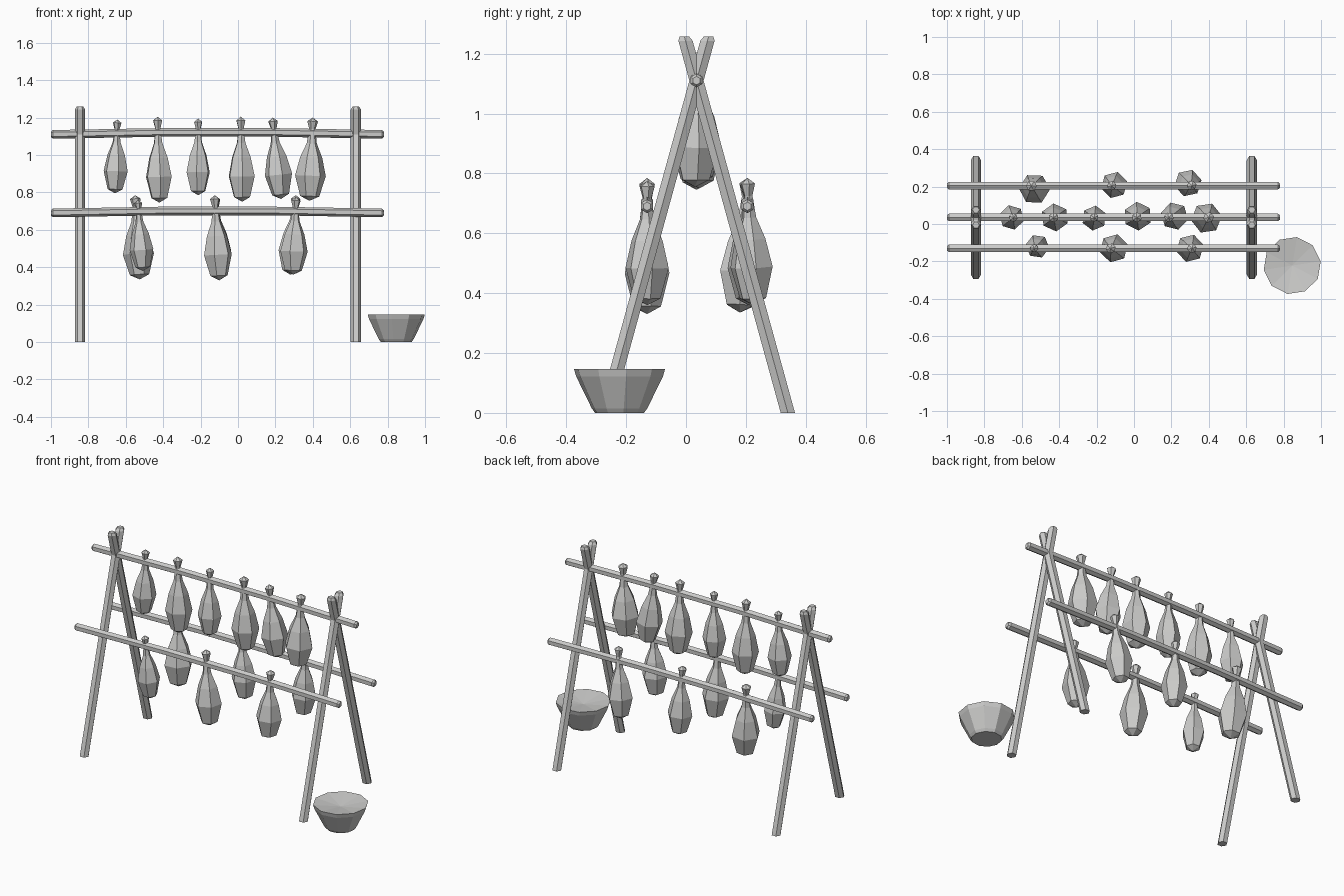
import bpy, bmesh, math, random
from mathutils import Matrix, Vector

cube = bpy.data.objects.get("Cube")
if cube:
    bpy.data.objects.remove(cube)
random.seed(4)

# Single flat colour
grey = bpy.data.materials.new("light_grey")
grey.use_nodes = True
grey.diffuse_color = (0.6, 0.6, 0.59, 1)
grey.node_tree.nodes["Principled BSDF"].inputs["Base Color"].default_value = grey.diffuse_color


def lathe(name, profile, sides, spin=0.0, place=Matrix(), warp=None):
    """Revolve (radius, height) points about z, then bend and place them."""
    bm = bmesh.new()
    rings = []
    for r, h in profile:
        count = sides if r > 0 else 1
        rings.append([bm.verts.new((r * math.cos(spin + math.tau * i / sides),
                                    r * math.sin(spin + math.tau * i / sides), h))
                      for i in range(count)])
    for a, b in zip(rings, rings[1:]):
        for i in range(sides):
            j = (i + 1) % sides
            corners = [a[i % len(a)], a[j % len(a)], b[j % len(b)], b[i % len(b)]]
            bm.faces.new(list(dict.fromkeys(corners)))
    for ring in (rings[0], rings[-1]):
        if len(ring) > 1:
            bm.faces.new(ring)
    bmesh.ops.transform(bm, matrix=place, verts=bm.verts)
    if warp:
        for v in bm.verts:
            v.co = warp(v.co)
    bmesh.ops.recalc_face_normals(bm, faces=bm.faces)
    mesh = bpy.data.meshes.new(name)
    bm.to_mesh(mesh)
    bm.free()
    mesh.materials.append(grey)
    obj = bpy.data.objects.new(name, mesh)
    bpy.context.collection.objects.link(obj)
    return obj


MID_Y, TOP_Z, LOW_Z = 0.035, 1.11, 0.69

# Crossed poles of the two end frames
for side, x in (("right", -0.845), ("left", 0.63)):
    for end, sign in (("front", -1), ("back", 1)):
        def lean(co, x=x, sign=sign):
            return Vector((co.x + x, co.y + MID_Y + sign * 0.275 * (TOP_Z - co.z), co.z))
        lathe(f"{side}_{end}_pole", [(0.0275, 0), (0.0275, 1.243), (0.018, 1.258)], 6, warp=lean)


# Three slightly bowed rails
def bow(co):
    return co + Vector((0, 0, 0.012 * (1 - ((co.x + 0.11) / 0.89) ** 2)))


rail_profile = [(0.014, -1.0), (0.023, -0.99), (0.023, -0.4), (0.023, 0.18),
                (0.023, 0.77), (0.014, 0.78)]
rails = {"top": (MID_Y, TOP_Z), "front": (-0.13, LOW_Z), "back": (0.205, LOW_Z)}
for name, (y, z) in rails.items():
    place = Matrix.Translation((0, y, z)) @ Matrix.Rotation(math.pi / 2, 4, 'Y')
    lathe(name + "_rail", rail_profile, 6, place=place, warp=bow)

# Hanging gourds: top x, bottom x, bottom y offset, top z, bottom z, radius
gourds = {
    "top": [(-0.645, -0.658, 0, 1.19, 0.795, 0.067),
            (-0.43, -0.42, 0, 1.205, 0.745, 0.075),
            (-0.213, -0.213, -0.005, 1.195, 0.785, 0.067),
            (0.015, 0.022, 0.01, 1.205, 0.75, 0.077),
            (0.185, 0.23, 0.01, 1.2, 0.765, 0.075),
            (0.40, 0.382, -0.005, 1.2, 0.755, 0.083)],
    "front": [(-0.535, -0.508, 0.015, 0.76, 0.38, 0.064),
              (-0.125, -0.1, 0, 0.785, 0.33, 0.077),
              (0.31, 0.295, 0, 0.775, 0.36, 0.075)],
    "back": [(-0.55, -0.525, -0.025, 0.785, 0.335, 0.083),
             (-0.12, -0.1, 0.005, 0.78, 0.36, 0.072),
             (0.31, 0.28, 0.02, 0.785, 0.36, 0.074)],
}
shape = [(0, 0), (0.62, 0.055), (1, 0.3), (0.72, 0.52), (0.33, 0.69),
         (0.2, 0.86), (0.35, 0.955), (0, 1)]
for row, items in gourds.items():
    y = rails[row][0]
    for n, (x1, x0, dy, z1, z0, radius) in enumerate(items, 1):
        base, tip = Vector((x0, y + dy, z0)), Vector((x1, y, z1))
        axis = tip - base
        place = Matrix.Translation(base) @ axis.to_track_quat('Z', 'Y').to_matrix().to_4x4()
        profile = [(r * radius, h * axis.length) for r, h in shape]
        lathe(f"{row}_gourd_{n}", profile, 6, random.uniform(0, 1), place)

# Bowl with a rim band and a shallow filled top
lathe("bowl", [(0.083, 0), (0.094, 0.015), (0.147, 0.122), (0.154, 0.146), (0, 0.125)],
      10, 0.15, Matrix.Translation((0.846, -0.222, 0)))
